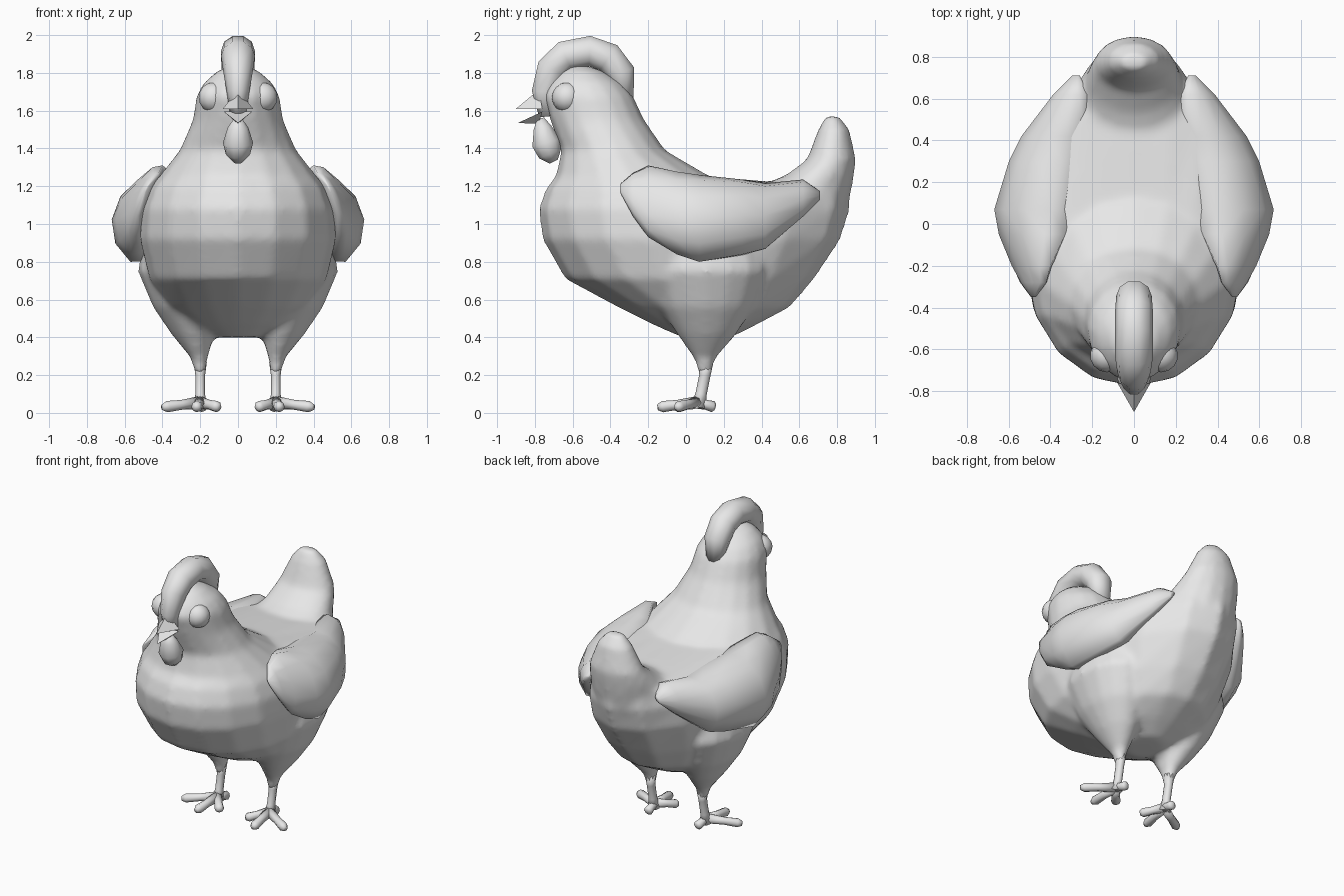
import bpy
import bmesh
from math import cos, sin, pi
from mathutils import Vector

if "Cube" in bpy.data.objects:
    bpy.data.objects.remove(bpy.data.objects["Cube"])

grey = bpy.data.materials.new("plain grey")
grey.use_nodes = True
grey.diffuse_color = (0.8, 0.8, 0.8, 1)
grey.node_tree.nodes["Principled BSDF"].inputs["Base Color"].default_value = (0.8, 0.8, 0.8, 1)


def add_loft(bm, rings):
    """Skin a list of closed rings and cap both ends."""
    loops = [[bm.verts.new(p) for p in ring] for ring in rings]
    n = len(loops[0])
    for a, b in zip(loops, loops[1:]):
        for i in range(n):
            j = (i + 1) % n
            bm.faces.new((a[i], a[j], b[j], b[i]))
    bm.faces.new(loops[0])
    bm.faces.new(loops[-1])


def finish(name, bm, smooth=True, mirror=False):
    bmesh.ops.recalc_face_normals(bm, faces=bm.faces)
    mesh = bpy.data.meshes.new(name)
    bm.to_mesh(mesh)
    bm.free()
    mesh.materials.append(grey)
    mesh.shade_smooth() if smooth else mesh.shade_flat()
    obj = bpy.data.objects.new(name, mesh)
    bpy.context.scene.collection.objects.link(obj)
    if mirror:
        obj.modifiers.new("both sides", 'MIRROR')
        obj.modifiers["both sides"].use_mirror_merge = False
    return obj


def flat_ring(z, front, back, mid, w, x=0, n=16):
    """Horizontal egg-shaped ring, widest at y = mid."""
    ring = []
    for i in range(n):
        a = 2 * pi * i / n
        s = sin(a)
        depth = back - mid if s > 0 else mid - front
        ring.append((x + w * cos(a), mid + depth * s, z))
    return ring


def path_rings(points, n=8):
    """Rings along a path of (x, y, z, side radius, other radius)."""
    rings = []
    for i, p in enumerate(points):
        before, after = points[max(i - 1, 0)], points[min(i + 1, len(points) - 1)]
        d = (Vector(after[:3]) - Vector(before[:3])).normalized()
        side = Vector((1, 0, 0))
        if abs(d.x) > 0.3:
            side = d.cross(Vector((0, 0, 1)))
        side = (side - d * side.dot(d)).normalized()
        up = d.cross(side)
        rings.append([Vector(p[:3]) + side * p[3] * cos(2 * pi * k / n)
                      + up * p[4] * sin(2 * pi * k / n) for k in range(n)])
    return rings


# Body, neck and head: z, front y, back y, widest y, half width
BODY = [(.40, -.02, .24, .1, .12), (.47, -.18, .38, .08, .27),
        (.56, -.36, .55, .02, .38), (.71, -.64, .68, -.12, .47),
        (.92, -.76, .82, -.2, .52), (1.08, -.78, .87, -.23, .51),
        (1.19, -.74, .87, -.25, .47), (1.25, -.69, .13, -.3, .42),
        (1.39, -.66, -.11, -.38, .31), (1.55, -.72, -.22, -.46, .24),
        (1.68, -.76, -.28, -.5, .22), (1.75, -.72, -.34, -.52, .18),
        (1.81, -.66, -.44, -.55, .11), (1.84, -.6, -.53, -.57, .04)]
TAIL = [(1.05, .2, .85, .5, .26), (1.17, .32, .875, .6, .25),
        (1.26, .53, .89, .7, .22), (1.34, .64, .9, .76, .19),
        (1.50, .7, .865, .78, .12), (1.57, .74, .81, .775, .06)]
# Thighs: z, x, y, half width, half depth
THIGH = [(.20, .2, .1, .028, .03), (.29, .205, .1, .045, .06),
         (.42, .24, .11, .115, .16), (.56, .28, .11, .17, .25),
         (.75, .32, .11, .21, .32), (.92, .3, .1, .2, .3)]

bm = bmesh.new()
add_loft(bm, [flat_ring(*r) for r in BODY])
add_loft(bm, [flat_ring(*r) for r in TAIL])
for side in (1, -1):
    add_loft(bm, [flat_ring(z, y - d, y + d, y, w, side * x) for z, x, y, w, d in THIGH])
body = finish("body", bm)
blend = body.modifiers.new("blend", 'REMESH')
blend.mode = 'VOXEL'
blend.voxel_size = 0.022
blend.use_smooth_shade = True
soften = body.modifiers.new("soften", 'SMOOTH')
soften.factor = 0.5
soften.iterations = 5

# Wings: y, top x, top z, bottom x, bottom z, outward bulge
WING = [(-.35, .47, 1.21, .49, 1.17, .01), (-.28, .42, 1.27, .53, 1.04, .05),
        (-.2, .40, 1.31, .55, .93, .09), (-.05, .33, 1.26, .56, .84, .19),
        (.07, .28, 1.22, .57, .80, .24), (.30, .24, 1.19, .52, .84, .22),
        (.42, .23, 1.18, .48, .87, .18), (.62, .22, 1.22, .36, 1.04, .09),
        (.71, .26, 1.17, .29, 1.13, .02)]
rings = []
for y, xt, zt, xb, zb, bulge in WING:
    top, bottom = Vector((xt, y, zt)), Vector((xb, y, zb))
    half = (top - bottom) / 2
    out = Vector((half.z, 0, -half.x)).normalized() * bulge
    rings.append([(top + bottom) / 2 + half * cos(2 * pi * k / 12)
                  + out * sin(2 * pi * k / 12) * (1 if k < 6 else 0.4) for k in range(12)])
bm = bmesh.new()
add_loft(bm, rings)
finish("wings", bm, mirror=True)

# Comb: an arched ridge over the head
COMB = [(-.73, 1.57, .04, .05), (-.745, 1.7, .06, .075), (-.71, 1.82, .08, .085),
        (-.64, 1.89, .09, .085), (-.51, 1.915, .09, .085), (-.41, 1.88, .09, .085),
        (-.345, 1.8, .085, .08), (-.325, 1.66, .06, .05)]
bm = bmesh.new()
add_loft(bm, path_rings([(0, *p) for p in COMB], 10))
finish("comb", bm)

# Wattle
WATTLE = [(-.77, 1.56, .02, .02), (-.76, 1.51, .055, .05), (-.74, 1.43, .08, .08),
          (-.72, 1.37, .065, .065), (-.70, 1.33, .025, .025)]
bm = bmesh.new()
add_loft(bm, path_rings([(0, *p) for p in WATTLE], 10))
finish("wattle", bm)

# Beak: two three-sided wedges
for name, half, z, ridge_z, tip in (("upper_beak", .08, 1.61, 1.71, (-.90, 1.61)),
                                    ("lower_beak", .075, 1.595, 1.53, (-.89, 1.535))):
    bm = bmesh.new()
    corners = [bm.verts.new(c) for c in ((half, -.76, z), (-half, -.76, z),
                                         (0, -.78, ridge_z), (0, *tip))]
    for skip in range(4):
        bm.faces.new([c for i, c in enumerate(corners) if i != skip])
    finish(name, bm, smooth=False)

# Eyes
bm = bmesh.new()
bmesh.ops.create_uvsphere(bm, u_segments=14, v_segments=8, radius=0.08)
bmesh.ops.translate(bm, verts=bm.verts, vec=(.13, -.63, 1.67))
finish("eyes", bm, mirror=True)

# Legs and feet
bm = bmesh.new()
add_loft(bm, path_rings([(.2, .105, .27, .035, .04), (.2, .1, .2, .026, .03),
                         (.2, .08, .1, .025, .03), (.2, .065, .03, .04, .04)]))
for tx, ty in ((.4, -.05), (.22, -.15), (.1, -.06), (.19, .155)):
    hub, end = Vector((.2, .06, .055)), Vector((tx, ty, .03))
    spans = ((0, .034), (.5, .026), (.88, .03), (1, .016))
    add_loft(bm, path_rings([(*hub.lerp(end, t), r, r) for t, r in spans]))
finish("legs_and_feet", bm, mirror=True)
